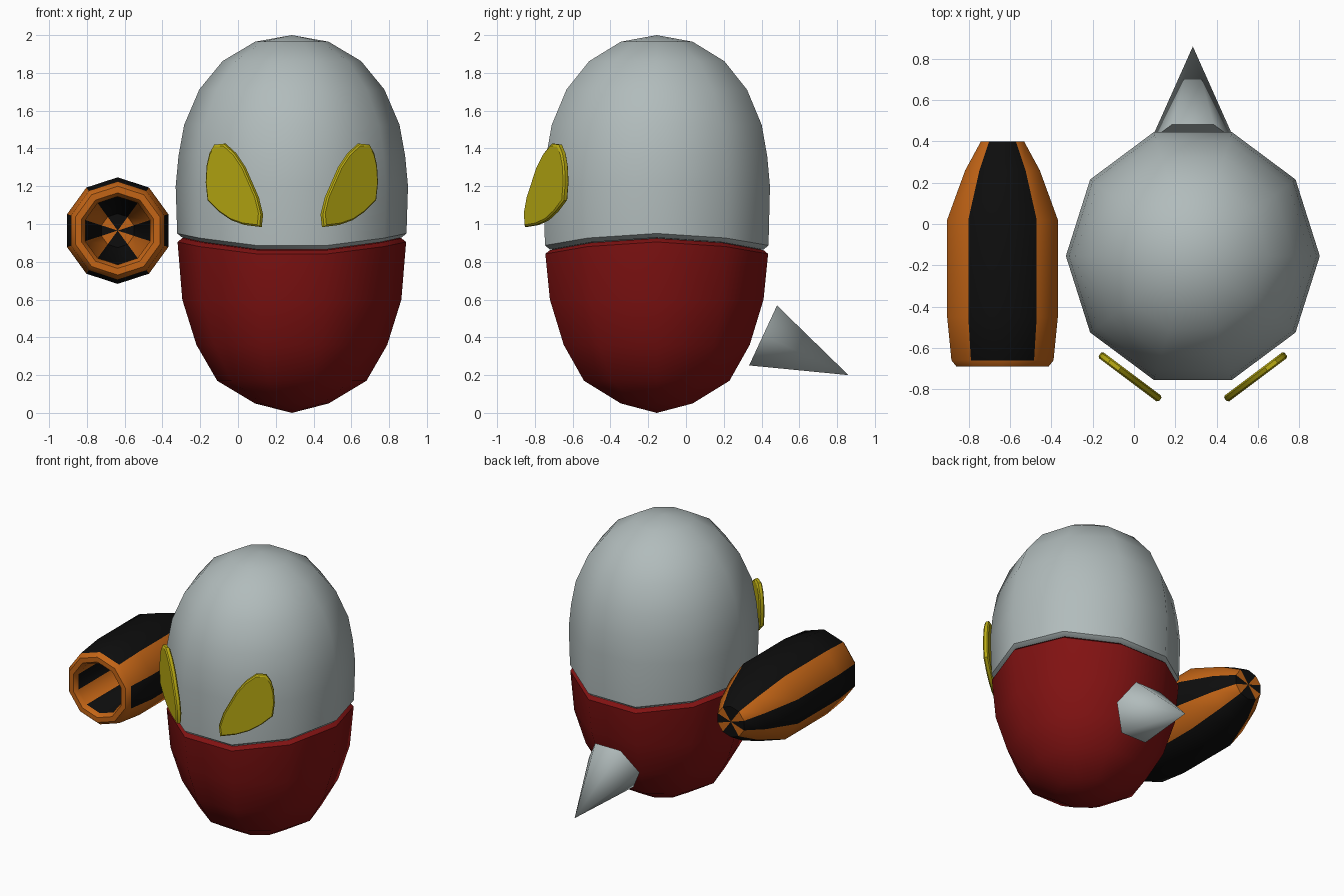
import bpy, bmesh, math
from mathutils import Vector

cube = bpy.data.objects.get("Cube")
if cube:
    bpy.data.objects.remove(cube, do_unlink=True)


def material(name, rgb):
    m = bpy.data.materials.new(name)
    m.use_nodes = True
    col = (*rgb, 1.0)
    m.diffuse_color = col
    bsdf = m.node_tree.nodes["Principled BSDF"]
    bsdf.inputs["Base Color"].default_value = col
    bsdf.inputs["Roughness"].default_value = 0.6
    return m


grey = material("pale grey", (0.44, 0.50, 0.50))
red = material("dark red", (0.22, 0.006, 0.006))
yellow = material("yellow", (0.48, 0.40, 0.006))
orange = material("orange", (0.55, 0.13, 0.008))
black = material("black", (0.004, 0.004, 0.004))


def finish(bm, name, mats, angle):
    """Turn a bmesh into a shaded object."""
    bmesh.ops.remove_doubles(bm, verts=bm.verts, dist=0.0005)
    bmesh.ops.recalc_face_normals(bm, faces=bm.faces)
    mesh = bpy.data.meshes.new(name)
    bm.to_mesh(mesh)
    bm.free()
    for m in mats:
        mesh.materials.append(m)
    ob = bpy.data.objects.new(name, mesh)
    bpy.context.collection.objects.link(ob)
    bpy.ops.object.select_all(action='DESELECT')
    ob.select_set(True)
    bpy.context.view_layer.objects.active = ob
    bpy.ops.object.shade_smooth_by_angle(angle=math.radians(angle))
    return ob


def lathe(name, profile, sides, place, mats, angle, rule=None, start=0.0):
    """Spin (radius, height) pairs; place(r, h, a) gives the point."""
    bm = bmesh.new()
    rings = [[bm.verts.new(place(r, h, start + math.tau * i / sides))
              for i in range(sides)] for r, h in profile]
    for row in range(len(rings) - 1):
        for i in range(sides):
            j = (i + 1) % sides
            f = bm.faces.new((rings[row][i], rings[row][j],
                              rings[row + 1][j], rings[row + 1][i]))
            if rule:
                f.material_index = rule(row, i)
    return finish(bm, name, mats, angle)


# Egg-shaped body: the seam dips at front and back
CX, CY = 0.285, -0.155


def body_point(r, h, a):
    dip = 0.07 * math.sin(a) ** 2 if 0.8 < h < 1.0 else 0.0
    return (CX + r * math.cos(a), CY + 1.025 * r * math.sin(a), h - dip)


lathe("upper_shell",
      [(0, 2.0), (0.195, 1.965), (0.367, 1.862), (0.49, 1.712),
       (0.57, 1.525), (0.60, 1.36), (0.615, 1.2), (0.607, 0.95),
       (0.58, 0.928), (0, 0.928)], 10, body_point, [grey], 45)
lathe("lower_shell",
      [(0, 0.925), (0.58, 0.925), (0.605, 0.905), (0.58, 0.6),
       (0.505, 0.36), (0.395, 0.17), (0.195, 0.05), (0, 0.0)],
      10, body_point, [red], 45)

# Six-sided tail spike leaning down and back
BASE, TIP = Vector((CX, 0.408, 0.41)), Vector((CX, 0.86, 0.2))
AXIS = (TIP - BASE).normalized()
SIDE = Vector((1, 0, 0))
UP = SIDE.cross(AXIS)


def tail_point(r, h, a):
    return BASE + AXIS * h + SIDE * (r * math.cos(a)) + UP * (r * math.sin(a))


lathe("tail_spike", [(0, 0), (0.202, 0), (0, (TIP - BASE).length)],
      6, tail_point, [grey], 65)

# Striped hollow barrel, open at the front
STRIPES = (0, 3, 5, 8)


def barrel_point(r, h, a):
    return (-0.637 + r * math.cos(a), h, 0.965 + r * math.sin(a))


def barrel_colour(row, i):
    rim = 4 <= row <= 6
    return 1 if rim or i in STRIPES else 0


lathe("striped_barrel",
      [(0, 0.40), (0.11, 0.40), (0.19, 0.26), (0.282, 0.02),
       (0.282, -0.45), (0.26, -0.66), (0.235, -0.69), (0.20, -0.69),
       (0.18, -0.66), (0.18, 0.02), (0.09, 0.36), (0, 0.36)],
      10, barrel_point, [black, orange], 40,
      lambda row, i: 1 if row in (5, 6, 7) else barrel_colour(-1, i),
      math.radians(18))

# Slanted eye plates, mirrored about the body's centre line
EYE = [(0.45, 0.985), (0.53, 0.995), (0.60, 1.02), (0.665, 1.065),
       (0.725, 1.125), (0.735, 1.22), (0.73, 1.31), (0.715, 1.375),
       (0.69, 1.42), (0.64, 1.425), (0.585, 1.375), (0.535, 1.30),
       (0.465, 1.14), (0.443, 1.05)]
for name, sign in (("left_eye", 1), ("right_eye", -1)):
    bm = bmesh.new()
    mid = Vector((0.60, 0, 1.20))
    layers = []
    for depth, size in ((-0.018, 0.95), (-0.010, 1.0),
                        (0.010, 1.0), (0.018, 0.95)):
        ring = []
        for x, z in EYE:
            x = mid.x + (x - mid.x) * size
            z = mid.z + (z - mid.z) * size
            y = -0.845 + (x - 0.45) * 0.75
            ring.append(bm.verts.new((CX + sign * (x + 0.6 * depth - CX),
                                      y - 0.8 * depth, z)))
        layers.append(ring)
    n = len(EYE)
    for a, b in zip(layers, layers[1:]):
        for i in range(n):
            j = (i + 1) % n
            bm.faces.new((a[i], a[j], b[j], b[i]))
    bm.faces.new(layers[0])
    bm.faces.new(layers[-1])
    finish(bm, name, [yellow], 35)
